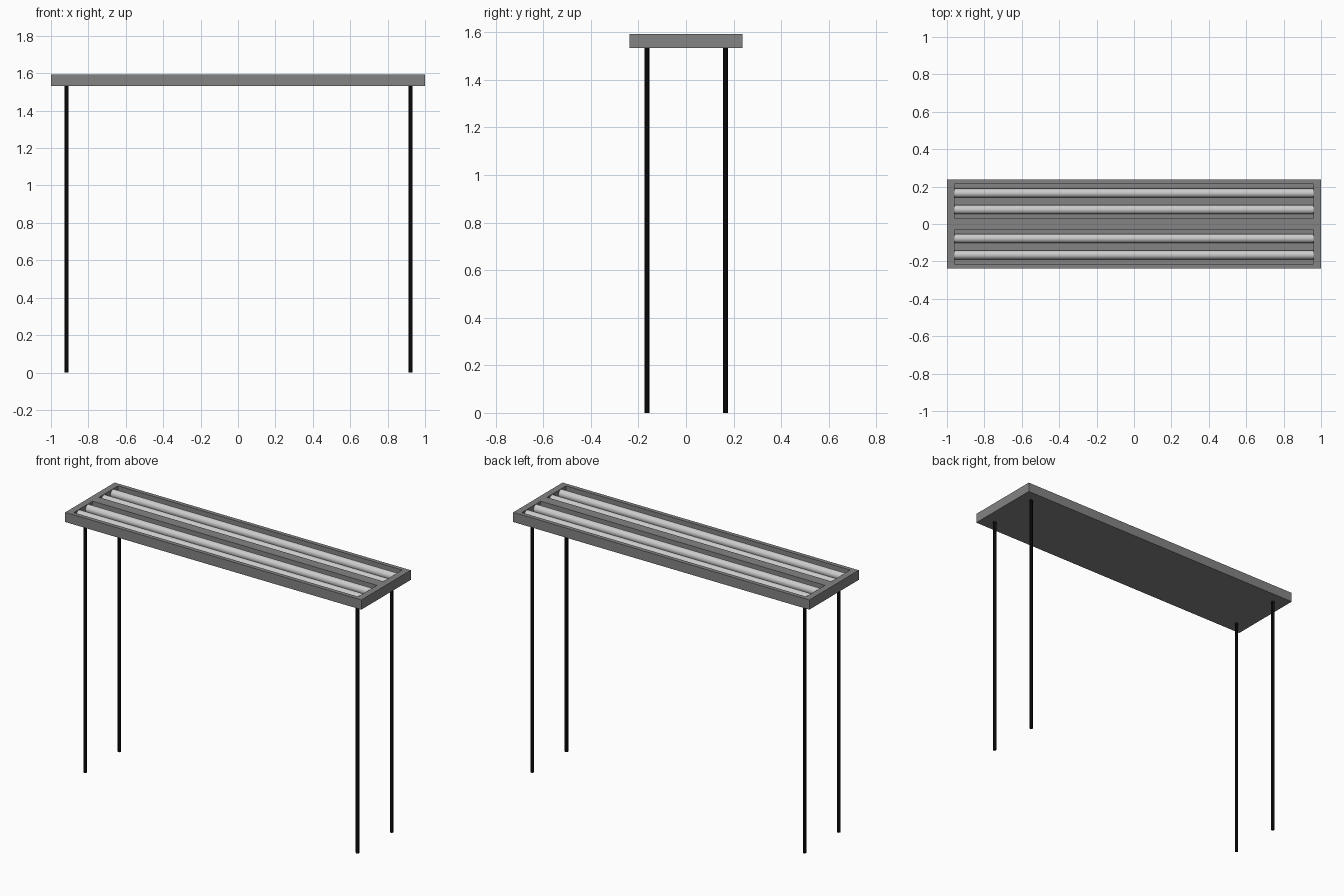
import bpy, bmesh
from math import pi
from mathutils import Matrix

if "Cube" in bpy.data.objects:
    bpy.data.objects.remove(bpy.data.objects["Cube"])

TOP, BOTTOM, FLOOR = 1.592, 1.533, 1.543


def finish(name, bm, color=None):
    bmesh.ops.recalc_face_normals(bm, faces=bm.faces)
    me = bpy.data.meshes.new(name)
    bm.to_mesh(me)
    bm.free()
    ob = bpy.data.objects.new(name, me)
    bpy.context.collection.objects.link(ob)
    if color:
        me.materials.append(color)
    return ob


def box(name, lo, hi):
    bm = bmesh.new()
    bmesh.ops.create_cube(bm, size=1)
    for v in bm.verts:
        v.co = [(a + b) / 2 + c * (b - a) for a, b, c in zip(lo, hi, v.co)]
    return finish(name, bm)


def rod(name, center, radius, length, sides, axis, color=None):
    turn = Matrix.Rotation(pi / 2, 4, 'Y') if axis == 'X' else Matrix()
    bm = bmesh.new()
    bmesh.ops.create_cone(bm, cap_ends=True, segments=sides, radius1=radius,
                          radius2=radius, depth=length,
                          matrix=Matrix.Translation(center) @ turn)
    ob = finish(name, bm, color)
    for p in ob.data.polygons:
        p.use_smooth = len(p.vertices) == 4
    ob.data.set_sharp_from_angle(angle=pi / 6)
    return ob


def paint(name, rgb):
    mat = bpy.data.materials.new(name)
    mat.diffuse_color = (*rgb, 1)
    mat.use_nodes = True
    mat.node_tree.nodes["Principled BSDF"].inputs["Base Color"].default_value = mat.diffuse_color
    return mat


grey = paint("housing_grey", (0.23, 0.23, 0.23))
white = paint("tube_white", (0.7, 0.7, 0.7))
black = paint("leg_black", (0.004, 0.004, 0.004))

# Housing with two long troughs sunk into the top
housing = box("housing", (-1, -0.238, BOTTOM), (1, 0.238, TOP))
housing.data.materials.append(grey)
for s in (-1, 1):
    y0, y1 = sorted((s * 0.031, s * 0.213))
    cutter = box("trough_cutter", (-0.96, y0, FLOOR), (0.96, y1, TOP + 0.1))
    cutter.data.materials.append(grey)
    cutter.hide_render = True
    cutter.hide_viewport = True
    cut = housing.modifiers.new("trough", 'BOOLEAN')
    cut.operation = 'DIFFERENCE'
    cut.solver = 'EXACT'
    cut.object = cutter

# Two light tubes in each trough
for y in (-0.165, -0.077, 0.077, 0.165):
    rod("light_tube", (0, y, 1.565), 0.024, 1.92, 16, 'X', white)

# Thin round legs near the corners
for x in (-0.917, 0.922):
    for y in (-0.164, 0.166):
        rod("leg", (x, y, (BOTTOM + 0.002) / 2), 0.01, BOTTOM + 0.002, 12, 'Z', black)
